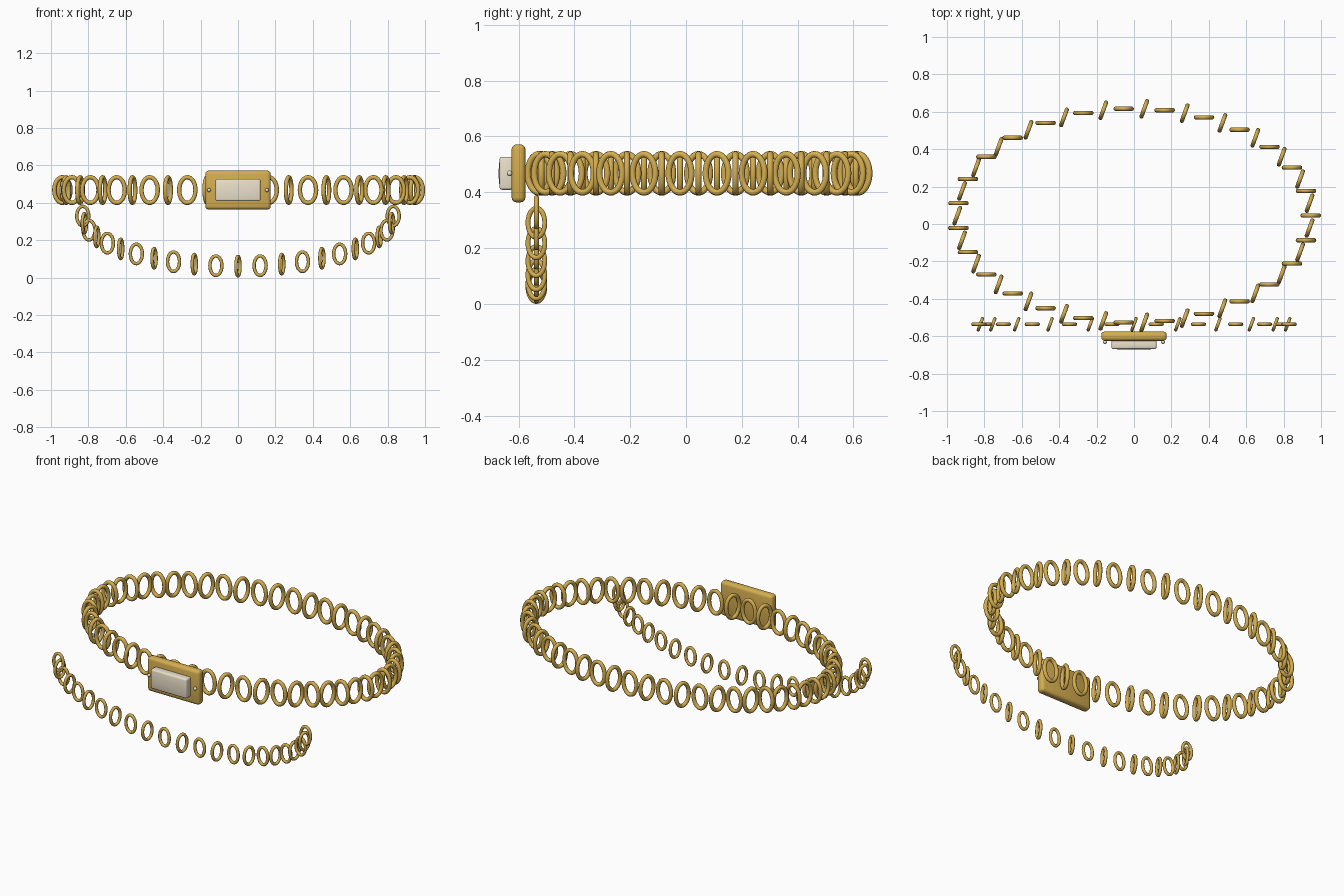
import bpy, bmesh, math

if "Cube" in bpy.data.objects:
    bpy.data.objects.remove(bpy.data.objects["Cube"])


def material(name, color):
    m = bpy.data.materials.new(name)
    m.diffuse_color = color
    m.use_nodes = True
    m.node_tree.nodes["Principled BSDF"].inputs["Base Color"].default_value = m.diffuse_color
    return m


GOLD = material("gold", (0.66, 0.42, 0.08, 1))
PALE = material("pale_stone", (0.84, 0.76, 0.60, 1))


def link_mesh(name, half_w, half_h, wire, segs=32, sides=10):
    """Upright oval ring of even wire in the XZ plane; outer half sizes given."""
    a, b = half_w - wire, half_h - wire
    bm = bmesh.new()
    loops = []
    for i in range(segs):
        t = math.tau * i / segs
        c, s = math.cos(t), math.sin(t)
        n = math.hypot(b * c, a * s)
        nx, nz = b * c / n, a * s / n
        ring = []
        for j in range(sides):
            u = math.tau * j / sides
            d = wire * math.cos(u)
            ring.append(bm.verts.new((a * c + nx * d, wire * math.sin(u),
                                      b * s + nz * d)))
        loops.append(ring)
    for i in range(segs):
        p, q = loops[i], loops[(i + 1) % segs]
        for j in range(sides):
            k = (j + 1) % sides
            bm.faces.new((p[j], p[k], q[k], q[j])).smooth = True
    bmesh.ops.recalc_face_normals(bm, faces=bm.faces)
    me = bpy.data.meshes.new(name)
    bm.to_mesh(me)
    bm.free()
    me.materials.append(GOLD)
    return me


def add_link(name, mesh, pos, index):
    ob = bpy.data.objects.new(name, mesh)
    ob.location = pos
    # every other link is turned sideways
    ob.rotation_euler.z = math.radians(70) if index % 2 else 0
    bpy.context.collection.objects.link(ob)


def box(name, size, pos, mat, bevel, ridge=0):
    """Rounded box; ridge raises a shallow hipped facet on the front face."""
    bm = bmesh.new()
    bmesh.ops.create_cube(bm, size=1)
    bmesh.ops.scale(bm, vec=size, verts=bm.verts)
    bmesh.ops.bevel(bm, geom=list(bm.edges), offset=bevel, segments=3,
                    profile=0.5, affect='EDGES')
    if ridge:
        front = min(bm.faces, key=lambda f: f.calc_center_median().y)
        bmesh.ops.inset_region(bm, faces=[front], thickness=size[2] * 0.42)
        for v in front.verts:
            v.co.y -= ridge
    for f in bm.faces:
        f.smooth = True
    me = bpy.data.meshes.new(name)
    bm.to_mesh(me)
    bm.free()
    me.materials.append(mat)
    ob = bpy.data.objects.new(name, me)
    ob.location = pos
    bpy.context.collection.objects.link(ob)


BELT_Z = 0.468

# belt: oval loop of large links
big = link_mesh("belt_link", 0.055, 0.080, 0.0115)
for i in range(54):
    t = math.tau * i / 54
    add_link(f"belt_link_{i}", big,
             (0.945 * math.cos(t), 0.045 + 0.572 * math.sin(t), BELT_Z), i)

# hanging chain: swag of small links across the front
small = link_mesh("chain_link", 0.041, 0.061, 0.009)
for i in range(23):
    t = math.pi * i / 22
    add_link(f"chain_link_{i}", small,
             (0.83 * math.cos(t), -0.536, 0.329 - 0.268 * math.sin(t)), i)

# buckle plate and its stone
box("buckle_plate", (0.35, 0.050, 0.208), (0, -0.600, BELT_Z), GOLD, 0.018)
box("buckle_stone", (0.24, 0.05, 0.118), (0, -0.643, BELT_Z), PALE, 0.009, 0.003)

# studs either side of the stone
for side, x in (("left", -0.155), ("right", 0.155)):
    bpy.ops.mesh.primitive_uv_sphere_add(segments=16, ring_count=8, radius=0.010,
                                         location=(x, -0.632, BELT_Z))
    stud = bpy.context.object
    stud.name = f"stud_{side}"
    stud.data.materials.append(PALE)
    bpy.ops.object.shade_smooth()
